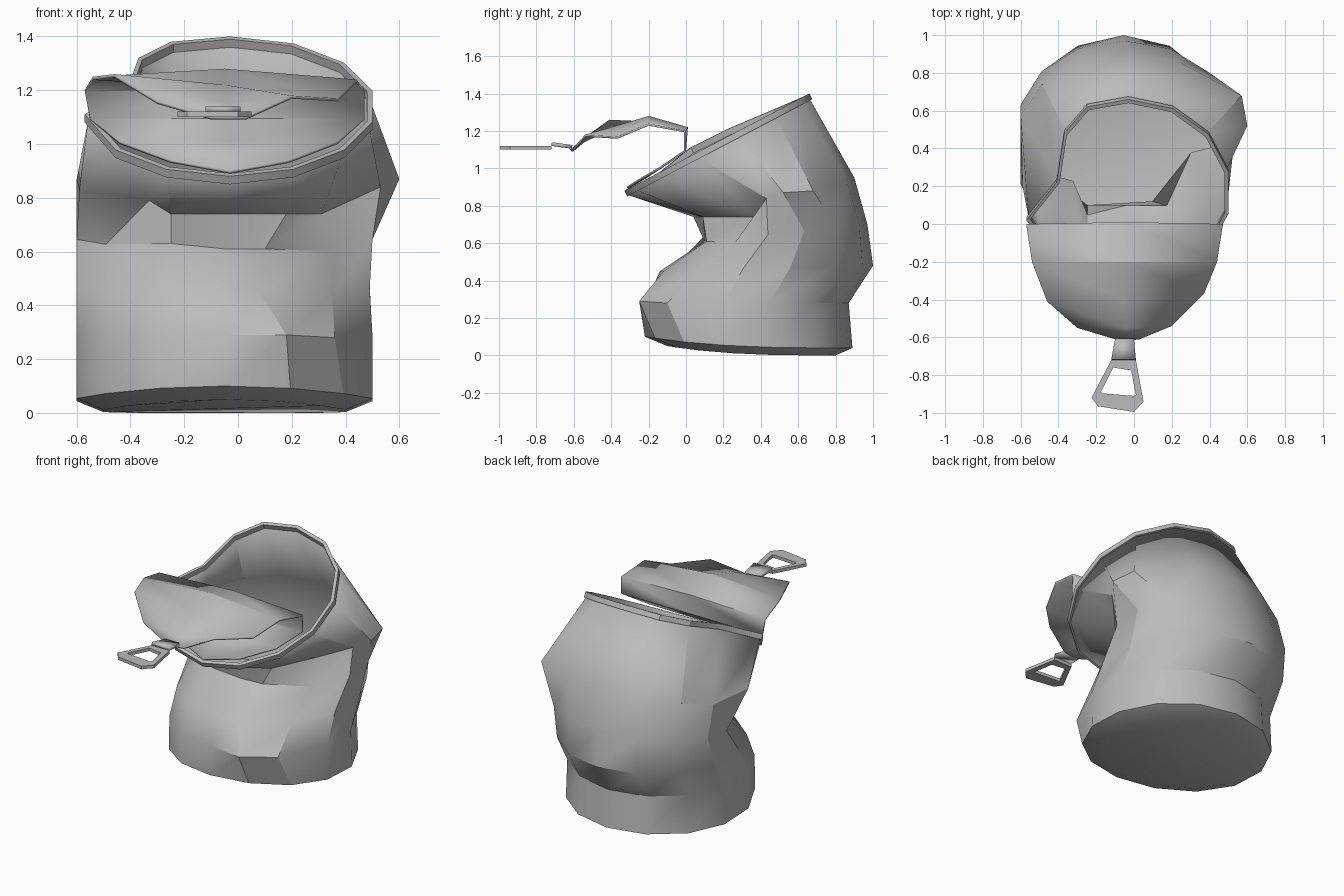
import bpy, bmesh, math
from mathutils import Vector

cube = bpy.data.objects.get("Cube")
if cube:
    bpy.data.objects.remove(cube)

tin = bpy.data.materials.new("tin_grey")
tin.use_nodes = True
TIN = (0.5, 0.5, 0.5, 1)
tin.diffuse_color = TIN
tin.node_tree.nodes["Principled BSDF"].inputs["Base Color"].default_value = TIN

SIDES = 14


def ring(x0, x1, front, back, z_front, z_back, power=1, moved=None):
    """Ring of points from the front round by +x, with some corners moved."""
    points = []
    for k in range(SIDES):
        a = math.tau * k / SIDES
        f = (1 + math.cos(a)) / 2
        points.append(Vector(((x0 + x1) / 2 + (x1 - x0) / 1.95 * math.sin(a),
                              back + (front - back) * f,
                              z_back + (z_front - z_back) * f ** power)))
    for k, p in (moved or {}).items():
        points[k] = Vector(p)
    return points


def skin(name, rows, closed=True, cap=False, loop=False, thickness=0, angle=28):
    """Join rows of points into one sheet."""
    bm = bmesh.new()
    grid = [[bm.verts.new(p) for p in row] for row in rows]
    pairs = list(zip(grid, grid[1:])) + ([(grid[-1], grid[0])] if loop else [])
    for low, high in pairs:
        n = len(low)
        for i in range(n if closed else n - 1):
            j = (i + 1) % n
            bm.faces.new((low[i], low[j], high[j], high[i]))
    if cap:
        bm.faces.new(grid[0][::-1])
    bmesh.ops.recalc_face_normals(bm, faces=bm.faces)
    mesh = bpy.data.meshes.new(name)
    bm.to_mesh(mesh)
    bm.free()
    mesh.materials.append(tin)
    obj = bpy.data.objects.new(name, mesh)
    bpy.context.collection.objects.link(obj)
    bpy.ops.object.select_all(action="DESELECT")
    obj.select_set(True)
    bpy.context.view_layer.objects.active = obj
    bpy.ops.object.shade_smooth_by_angle(angle=math.radians(angle))
    if thickness:
        mod = obj.modifiers.new("sheet_thickness", "SOLIDIFY")
        mod.thickness = thickness
    return obj


# Tilted mouth of the can, with a kink on the right side
mouth = ring(-0.56, 0.5, -0.33, 0.66, 0.88, 1.4, moved={
    8: (-0.25, 0.62, 1.38), 9: (-0.37, 0.48, 1.32),
    10: (-0.41, 0.22, 1.21), 11: (-0.57, 0.02, 1.11)})
drop = Vector((0, 0.015, -0.03))
middle = sum(mouth, Vector()) / SIDES


def shrink(points, s):
    return [middle + (p - middle) * s for p in points]


# Crushed body: floor, chamfer, wall, back bulge, dent and crease
body_rings = [
    ring(-0.5, 0.4, -0.1, 0.8, 0.05, 0, 3),
    ring(-0.6, 0.5, -0.22, 0.89, 0.1, 0.04, 3),
    ring(-0.6, 0.5, -0.21, 0.87, 0.29, 0.28, moved={
        1: (0.18, -0.25, 0.29), 2: (0.36, -0.1, 0.28)}),
    ring(-0.6, 0.49, -0.14, 1.0, 0.45, 0.48, moved={
        1: (0.08, -0.12, 0.45), 2: (0.35, 0.05, 0.44)}),
    ring(-0.6, 0.5, 0.1, 0.97, 0.61, 0.7, moved={
        1: (0.1, 0.11, 0.61), 2: (0.35, 0.26, 0.6), 13: (-0.25, 0.09, 0.63)}),
    ring(-0.6, 0.56, 0.06, 0.9, 0.74, 0.95, moved={
        0: (-0.04, 0.09, 0.74), 1: (0.18, 0.09, 0.74), 2: (0.31, 0.37, 0.74),
        3: (0.53, 0.43, 0.84), 4: (0.6, 0.52, 0.87), 5: (0.57, 0.68, 0.88),
        11: (-0.59, 0.2, 0.83), 12: (-0.33, 0.22, 0.79),
        13: (-0.25, 0.04, 0.74)}),
    [p + drop for p in shrink(mouth, 0.98)],
]
skin("can_body", body_rings, cap=True, thickness=0.012)

# Raised bead round the mouth
bead = [shrink(mouth, 0.96), mouth, [p + drop for p in mouth],
        [p + drop for p in shrink(mouth, 0.96)]]
skin("mouth_rim", bead, loop=True)

# Lid: front part still in place, then folded up and peeled forward
lid_rows = [
    [(-0.25, -0.24, 0.93), (-0.03, -0.31, 0.89), (0.19, -0.25, 0.93)],
    [(-0.44, -0.13, 1.0), (-0.03, -0.13, 1.0), (0.37, -0.13, 1.0)],
    [(-0.55, 0, 1.09), (-0.04, 0, 1.09), (0.47, 0, 1.09)],
    [(-0.57, 0, 1.2), (-0.04, 0.01, 1.22), (0.47, 0, 1.2)],
    [(-0.54, -0.2, 1.25), (-0.05, -0.2, 1.28), (0.44, -0.2, 1.24)],
    [(-0.46, -0.41, 1.26), (-0.05, -0.4, 1.22), (0.37, -0.37, 1.17)],
    [(-0.3, -0.55, 1.16), (-0.04, -0.55, 1.15), (0.2, -0.54, 1.18)],
    [(-0.1, -0.61, 1.1), (-0.04, -0.62, 1.1), (0.03, -0.61, 1.1)],
]
skin("peeled_lid", lid_rows, closed=False, thickness=0.012, angle=20)

# Pull tab: neck and loop with an open finger hole
outer = [(-0.12, -0.72), (-0.225, -0.92), (-0.19, -0.965),
         (0, -0.995), (0.05, -0.94), (0.01, -0.72)]
inner = [(-0.11, -0.76), (-0.175, -0.89), (-0.165, -0.897),
         (0, -0.91), (0.01, -0.905), (-0.015, -0.775)]
tab_loops = [[(x, y, z) for x, y in pts]
             for pts, z in ((outer, 1.12), (inner, 1.12),
                            (inner, 1.1), (outer, 1.1))]
skin("pull_tab_loop", tab_loops, loop=True)
neck = [[(-0.12, -0.72, 1.12), (0.01, -0.72, 1.12)],
        [(-0.1, -0.61, 1.105), (0, -0.61, 1.105)]]
skin("pull_tab_neck", neck, closed=False, thickness=0.02)
